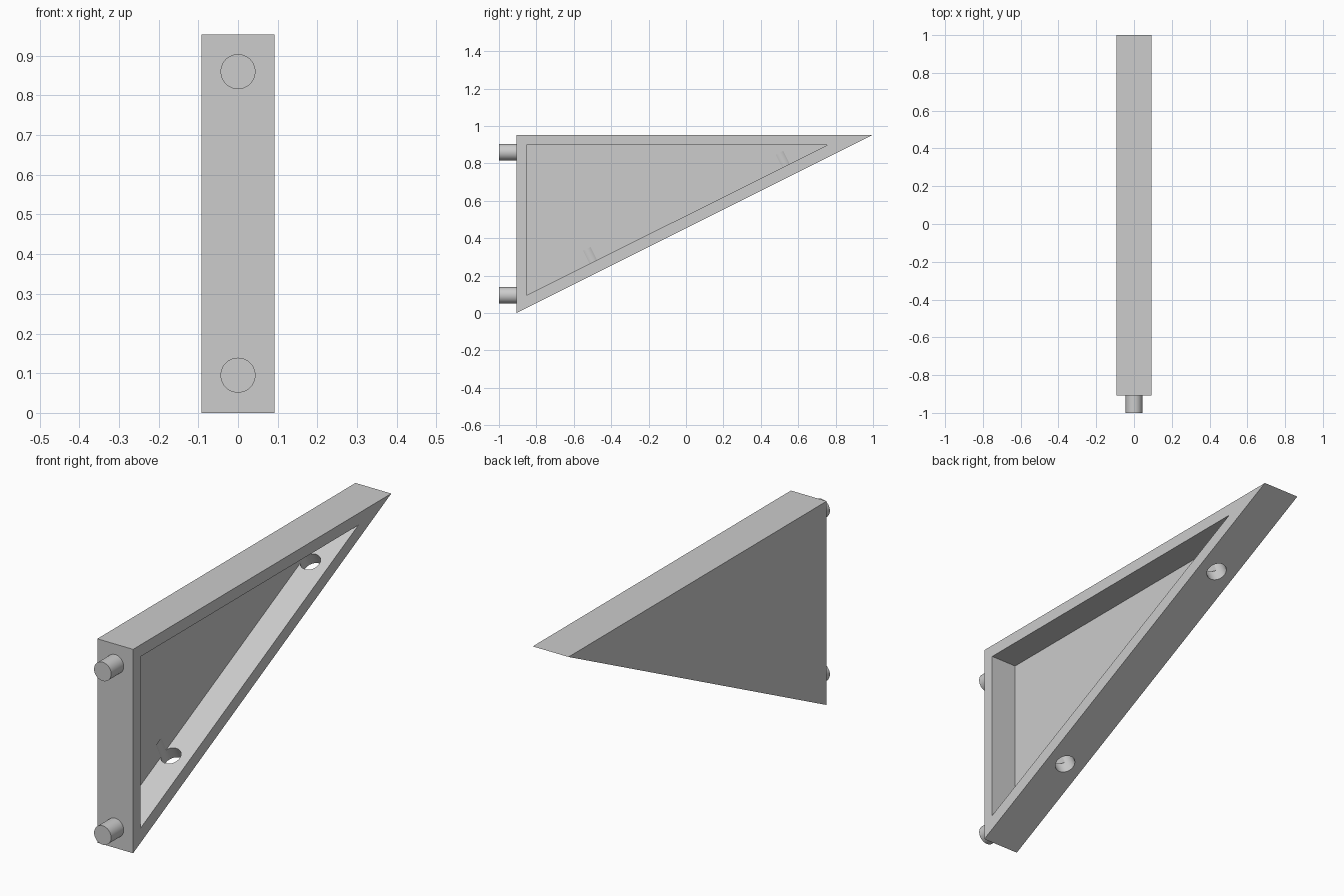
import bpy, bmesh, math
from mathutils import Vector

cube = bpy.data.objects.get("Cube")
if cube:
    bpy.data.objects.remove(cube, do_unlink=True)

HALF_W = 0.0925
HEIGHT = 0.953
BACK_Y = -0.907      # mounting face
PEG_R = 0.044
HOLE_R = 0.0445

grey = bpy.data.materials.new("light grey")
grey.use_nodes = True
grey.diffuse_color = (0.604, 0.604, 0.604, 1)
grey.node_tree.nodes["Principled BSDF"].inputs["Base Color"].default_value = grey.diffuse_color


def finish(name, bm):
    bmesh.ops.recalc_face_normals(bm, faces=bm.faces)
    mesh = bpy.data.meshes.new(name)
    bm.to_mesh(mesh)
    bm.free()
    mesh.materials.append(grey)
    obj = bpy.data.objects.new(name, mesh)
    bpy.context.collection.objects.link(obj)
    return obj


def prism(name, outline, x0, x1):
    """Extrude a (y, z) outline from x0 to x1."""
    bm = bmesh.new()
    face = bm.faces.new([bm.verts.new((x0, y, z)) for y, z in outline])
    new = bmesh.ops.extrude_face_region(bm, geom=[face])["geom"]
    verts = [g for g in new if isinstance(g, bmesh.types.BMVert)]
    bmesh.ops.translate(bm, verts=verts, vec=(x1 - x0, 0, 0))
    return finish(name, bm)


def cylinder(name, start, end, radius):
    start, end = Vector(start), Vector(end)
    axis = end - start
    bm = bmesh.new()
    bmesh.ops.create_cone(bm, cap_ends=True, segments=64, radius1=radius,
                          radius2=radius, depth=axis.length)
    obj = finish(name, bm)
    obj.rotation_mode = 'QUATERNION'
    obj.rotation_quaternion = axis.to_track_quat('Z', 'Y')
    obj.location = (start + end) / 2
    return obj


def activate(obj):
    bpy.ops.object.select_all(action='DESELECT')
    obj.select_set(True)
    bpy.context.view_layer.objects.active = obj


def cut(target, cutter):
    cutter.hide_render = True
    mod = target.modifiers.new("cut", 'BOOLEAN')
    mod.operation = 'DIFFERENCE'
    mod.solver = 'EXACT'
    mod.object = cutter
    activate(target)
    bpy.ops.object.modifier_apply(modifier=mod.name)
    bpy.data.objects.remove(cutter, do_unlink=True)


def smooth(obj):
    activate(obj)
    bpy.ops.object.shade_smooth_by_angle(angle=math.radians(30))


# Triangular bracket body, hollowed from the +x side
bracket = prism("bracket_body", [(BACK_Y, 0), (1, HEIGHT), (BACK_Y, HEIGHT)],
                -HALF_W, HALF_W)
pocket = prism("pocket_cutter", [(-0.854, 0.095), (0.757, 0.898), (-0.854, 0.898)],
               -0.0385, HALF_W + 0.1)
cut(bracket, pocket)

# Screw holes square to the sloping wall, grazing the side plate
low, tip = Vector((0, BACK_Y, 0)), Vector((0, 1, HEIGHT))
slope = (tip - low).normalized()
normal = Vector((0, -slope.z, slope.y))
for t in (0.23, 0.77):
    centre = low.lerp(tip, t)
    cut(bracket, cylinder("hole_cutter", centre - normal * 0.1,
                          centre + normal * 0.138, HOLE_R))
smooth(bracket)

# Round mounting pegs on the front face
for name, z in (("lower_peg", 0.095), ("upper_peg", 0.86)):
    smooth(cylinder(name, (0, -1, z), (0, BACK_Y + 0.02, z), PEG_R))
